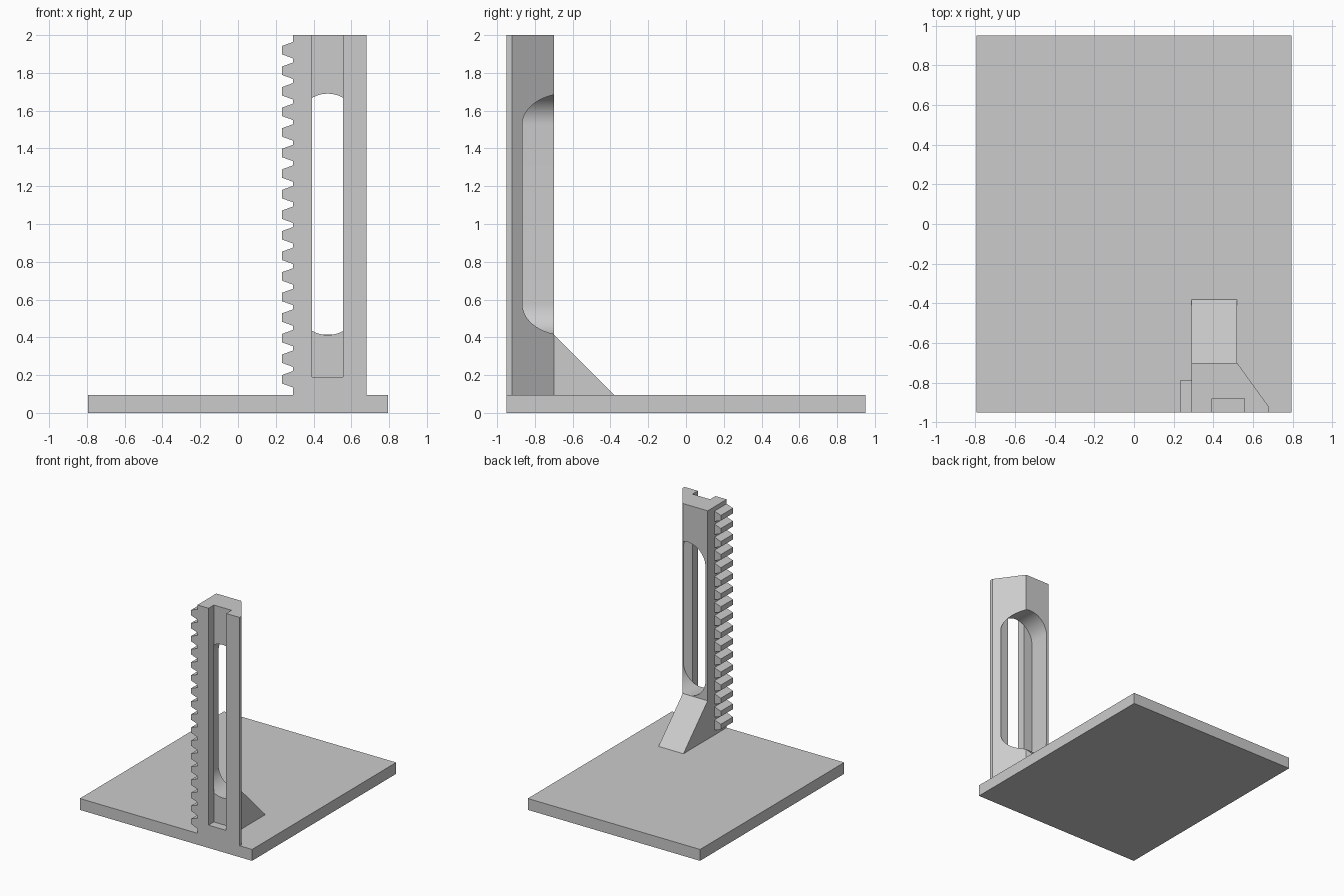
import bpy, bmesh, math
from mathutils import Vector

cube = bpy.data.objects.get("Cube")
if cube:
    bpy.data.objects.remove(cube, do_unlink=True)

GREY = bpy.data.materials.new("plain_grey")
GREY.use_nodes = True
colour = (0.6, 0.6, 0.6, 1)
GREY.diffuse_color = colour
GREY.node_tree.nodes["Principled BSDF"].inputs["Base Color"].default_value = colour

BASE_TOP, HEIGHT = 0.095, 2.0
FRONT, BACK, FLOOR = -0.95, -0.70, -0.88
LEFT = 0.29


def prism(name, outline, offset):
    """Extrude a closed outline of 3D points along the offset vector."""
    bm = bmesh.new()
    face = bm.faces.new([bm.verts.new(p) for p in outline])
    geom = bmesh.ops.extrude_face_region(bm, geom=[face])["geom"]
    verts = [g for g in geom if isinstance(g, bmesh.types.BMVert)]
    bmesh.ops.translate(bm, verts=verts, vec=Vector(offset))
    bmesh.ops.recalc_face_normals(bm, faces=bm.faces)
    mesh = bpy.data.meshes.new(name)
    bm.to_mesh(mesh)
    bm.free()
    mesh.materials.append(GREY)
    obj = bpy.data.objects.new(name, mesh)
    bpy.context.collection.objects.link(obj)
    return obj


def box(name, x0, x1, y0, y1, z0, z1):
    outline = [(x0, y0, z0), (x1, y0, z0), (x1, y1, z0), (x0, y1, z0)]
    return prism(name, outline, (0, 0, z1 - z0))


def cut(target, cutter):
    """Subtract the cutter from the target, then discard it."""
    cutter.hide_render = True
    mod = target.modifiers.new("cut", "BOOLEAN")
    mod.operation, mod.solver, mod.object = "DIFFERENCE", "EXACT", cutter
    bpy.context.view_layer.objects.active = target
    bpy.ops.object.modifier_apply(modifier=mod.name)
    bpy.data.objects.remove(cutter, do_unlink=True)


# Base plate
box("base_plate", -0.795, 0.795, -0.95, 0.95, 0, BASE_TOP)

# Upright column with one bevelled rear corner
footprint = [(LEFT, FRONT), (0.68, FRONT), (0.68, -0.922), (0.52, BACK), (LEFT, BACK)]
column = prism("column", [(x, y, BASE_TOP) for x, y in footprint],
               (0, 0, HEIGHT - BASE_TOP))

# Rounded pocket in the back, as wide as its end arcs
RADIUS, CENTRE, LOW, HIGH, STEPS = 0.165, 0.475, 0.577, 1.525, 32
pocket = []
for middle, start in ((HIGH, 0), (LOW, math.pi)):
    for i in range(STEPS + 1):
        a = start + math.pi * i / STEPS
        pocket.append((CENTRE + RADIUS * math.cos(a), FLOOR,
                       middle + RADIUS * math.sin(a)))
cut(column, prism("pocket_cutter", pocket, (0, 0.4, 0)))

# Guide groove down the front, open at the top
cut(column, box("groove_cutter", 0.393, 0.556, FRONT - 0.1, FLOOR + 0.0005,
                0.19, HEIGHT + 0.1))

bpy.ops.object.select_all(action="DESELECT")
column.select_set(True)
bpy.context.view_layer.objects.active = column
bpy.ops.object.shade_smooth_by_angle(angle=math.radians(30))

# Sloping brace behind the column
prism("rear_brace", [(LEFT, BACK, BASE_TOP), (LEFT, -0.38, BASE_TOP),
                     (LEFT, BACK, 0.415)], (0.23, 0, 0))

# Rack teeth along the side
TEETH, FIRST, PITCH = 17, 0.178, 0.1089
for i in range(TEETH):
    z = FIRST + i * PITCH
    tooth = [(LEFT, FRONT, z - 0.043), (LEFT, FRONT, z + 0.043),
             (0.232, FRONT, z + 0.022), (0.232, FRONT, z - 0.022)]
    prism(f"rack_tooth_{i + 1}", tooth, (0, 0.16, 0))
